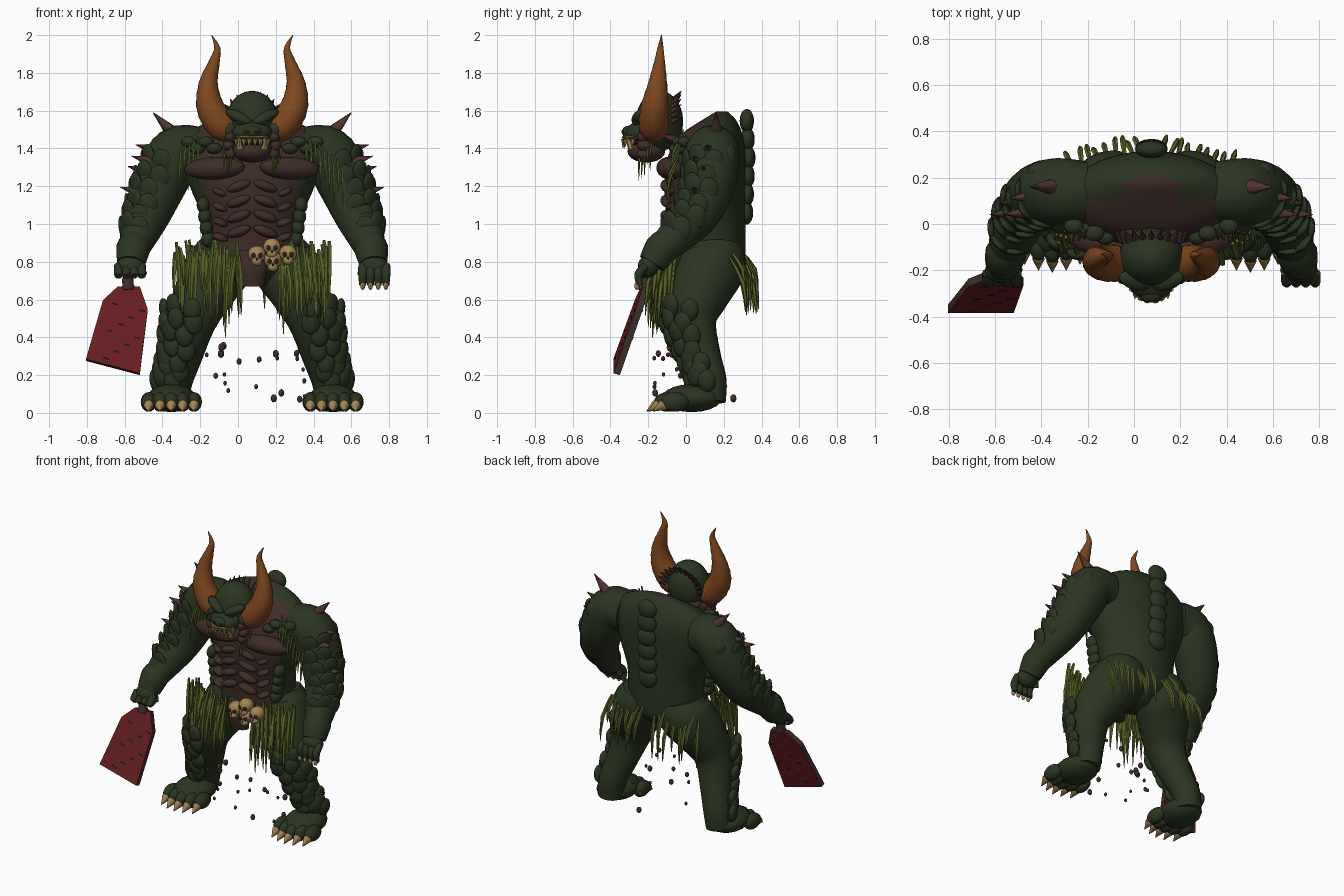
import bpy, bmesh, math, random
from mathutils import Vector, Matrix, Euler

random.seed(4)
rand = random.uniform
if "Cube" in bpy.data.objects:
    bpy.data.objects.remove(bpy.data.objects["Cube"], do_unlink=True)
MID = 0.075          # body centre line
SIDES = (-1, 1)


def material(name, r, g, b):
    mat = bpy.data.materials.new(name)
    mat.use_nodes = True
    mat.diffuse_color = (r, g, b, 1)
    shader = next(n for n in mat.node_tree.nodes if n.type == 'BSDF_PRINCIPLED')
    shader.inputs["Base Color"].default_value = (r, g, b, 1)
    return mat


green = material("hide green", .024, .036, .015)
brown = material("belly brown", .05, .026, .021)
dark = material("dark brown", .026, .016, .014)
spike_red = material("spike red brown", .08, .034, .028)
horn_orange = material("horn orange", .21, .063, .014)
blade_red = material("blade red", .14, .014, .015)
moss = material("moss olive", .105, .13, .022)
bone = material("bone", .36, .23, .09)


def at(side, dx, y, z):
    return Vector((MID + side * dx, y, z))


def finish(name, bm, *mats, smooth=True):
    bmesh.ops.recalc_face_normals(bm, faces=bm.faces)
    mesh = bpy.data.meshes.new(name)
    bm.to_mesh(mesh)
    bm.free()
    for mat in mats:
        mesh.materials.append(mat)
    obj = bpy.data.objects.new(name, mesh)
    bpy.context.collection.objects.link(obj)
    if smooth:
        bpy.ops.object.select_all(action='DESELECT')
        obj.select_set(True)
        bpy.context.view_layer.objects.active = obj
        bpy.ops.object.shade_smooth_by_angle(angle=math.radians(50))


def blob(bm, loc, radii, rot=(0, 0, 0), seg=16):
    m = Matrix.LocRotScale(Vector(loc), Euler(rot), Vector(radii))
    bmesh.ops.create_uvsphere(bm, u_segments=seg, v_segments=seg // 2 + 2, radius=1, matrix=m)


def cone(bm, base, tip, r, seg=8):
    base, tip = Vector(base), Vector(tip)
    d = tip - base
    m = Matrix.LocRotScale((base + tip) / 2, d.to_track_quat('Z', 'Y'), None)
    bmesh.ops.create_cone(bm, cap_ends=True, segments=seg, radius1=r, radius2=r * .05,
                          depth=d.length, matrix=m)


def sample(rows, steps):
    rows = [Vector(r) for r in rows]
    out = []
    for i in range(len(rows) - 1):
        a, b, c, d = rows[max(i - 1, 0)], rows[i], rows[i + 1], rows[min(i + 2, len(rows) - 1)]
        for k in range(steps):
            t = k / steps
            out.append(b + (c - a) * (t / 2) + (a * 2 - b * 5 + c * 4 - d) * (t * t / 2)
                       + (b * 3 - a - c * 3 + d) * (t ** 3 / 2))
    return out + [rows[-1]]


def loft(bm, rows, sides=16, steps=4, flat=False, ridge=0):
    """Skin elliptical rings along rows of x, y, z, radius and optional second radius."""
    pts = sample(rows, steps)
    rings = []
    for i, p in enumerate(pts):
        u, v = Vector((1, 0, 0)), Vector((0, 1, 0))
        if not flat:
            d = (pts[min(i + 1, len(pts) - 1)] - pts[max(i - 1, 0)])
            d = Vector(d[:3]).normalized()
            u = v.cross(d).normalized()
            v = d.cross(u)
        grow = 1 + ridge * (i % 2)
        rings.append([bm.verts.new(Vector(p[:3]) + u * math.cos(a) * p[3] * grow
                                   + v * math.sin(a) * p[-1] * grow)
                      for a in (math.tau * k / sides for k in range(sides))])
    for lo, hi in zip(rings, rings[1:]):
        for k in range(sides):
            n = (k + 1) % sides
            bm.faces.new((lo[k], lo[n], hi[n], hi[k]))
    bm.faces.new(rings[0][::-1])
    bm.faces.new(rings[-1])


def strand(bm, top, drop, lean, r=.01):
    top, lean = Vector(top), Vector(lean)
    mid = top + lean * .8 - Vector((0, 0, drop * .45))
    end = top + lean - Vector((0, 0, drop))
    loft(bm, [(*top, r * .6), (*mid, r), (*end, r * .15)], sides=5, steps=2)


def scales(bm, path, side, angles, size, start, stop, count, reach, thick):
    """Overlapping scales on the outer side of a limb path."""
    pts = sample(path, 12)
    for i in range(count):
        p = pts[int((start + (stop - start) * i / (count - 1)) * (len(pts) - 1))]
        for j, deg in enumerate(angles):
            a = math.radians(deg + (i % 2) * 12)
            pos = at(side, p[0] + math.cos(a) * p[3] * reach, p[1] - math.sin(a) * p[3] * reach,
                     p[2] + (j % 2) * size * .4)
            blob(bm, pos, (size * thick, size * .8, size), (0, side * .15, -side * a), 12)


# torso, with a brown front and collar
bm = bmesh.new()
loft(bm, [(MID, .09, .67, .1, .09), (MID, .11, .77, .24, .19), (MID, .115, .9, .255, .2),
          (MID, .105, 1.05, .27, .21), (MID, .1, 1.2, .33, .215), (MID, .11, 1.36, .37, .205),
          (MID, .135, 1.47, .34, .165), (MID, .175, 1.55, .22, .09), (MID, .19, 1.595, .08, .03)],
     sides=48, flat=True)
for f in bm.faces:
    c = f.calc_center_median()
    dx = abs(c.x - MID)
    front = c.y < .03 and dx < .25 and c.z > .85
    collar = c.z > 1.38 and (c.y < .1 and dx < .29 or c.y < .19 and dx < .12)
    f.material_index = int(front or collar)
finish("torso", bm, green, brown)

# chest, belly muscles and neck
bm = bmesh.new()
loft(bm, [(MID, .12, 1.4, .16), (MID, .02, 1.43, .15), (MID, -.1, 1.47, .12)], flat=True, steps=3)
for s in SIDES:
    blob(bm, at(s, .2, -.085, 1.295), (.165, .065, .06), (0, s * .05, s * .22))
    for row in range(4):
        blob(bm, at(s, .07, -.1, 1.2 - row * .08), (.068, .035, .027), (0, s * .35, s * .15))
        blob(bm, at(s, .17, -.065, 1.17 - row * .08), (.045, .04, .02), (0, -s * .4, s * .5))
finish("chest_and_belly", bm, brown)

# loincloth
bm = bmesh.new()
loft(bm, [(MID, -.09, .86, .08, .05), (MID, -.1, .77, .08, .055), (MID, -.09, .67, .065, .045)],
     flat=True)
finish("loincloth", bm, brown)

# flank and collar scales
bm = bmesh.new()
for s in SIDES:
    for k in range(4):
        blob(bm, at(s, .235 + k * .008, -.015, .92 + k * .06), (.035, .05, .045))
        blob(bm, at(s, .2 + k * .045, -.055 + k * .015, 1.4 + (k % 2) * .035), (.042, .035, .03))
finish("flank_scales", bm, green)

# spine plates
bm = bmesh.new()
for k in range(6):
    blob(bm, (MID, .33 - .004 * abs(k - 3), 1.06 + k * .097), (.07, .038, .064))
finish("spine_plates", bm, green)

# limbs
ARM = [(.28, .14, 1.385, .13), (.4, .14, 1.37, .145), (.485, .12, 1.22, .142),
       (.55, .06, 1.06, .122), (.6, -.05, .94, .1), (.635, -.15, .84, .072)]
LEG = [(.14, .15, .88, .14), (.17, .145, .79, .175), (.25, .08, .65, .16), (.315, .035, .49, .127),
       (.365, .085, .3, .1), (.405, .125, .17, .09), (.42, .125, .06, .085)]
for s in SIDES:
    label = "left" if s > 0 else "right"
    for part, path in (("arm", ARM), ("leg", LEG)):
        bm = bmesh.new()
        loft(bm, [(MID + s * r[0],) + r[1:] for r in path], sides=24)
        if part == "arm":
            blob(bm, at(s, .4, .14, 1.38), (.155, .14, .122))
            blob(bm, at(s, .48, .22, 1.36), (.06, .05, .07))
            scales(bm, path, s, (-5, 33, 70), .068, .28, .74, 6, .95, .28)
            loft(bm, [(*at(s, .618, -.1, .915), .075), (*at(s, .63, -.13, .87), .09),
                      (*at(s, .642, -.18, .79), .074)], steps=2)
        else:
            scales(bm, path, s, (8, 45, 82), .062, .45, .84, 7, 1.24, .45)
        finish(label + "_" + part, bm, green)

    # hand: open on the left, gripping on the right
    bm = bmesh.new()
    blob(bm, at(s, .645, -.2, .775), (.075, .055, .06))
    low, curl = (.675, -.245) if s > 0 else (.735, -.21)
    for k in range(4):
        x = .585 + k * .041
        loft(bm, [(*at(s, x, -.21, .78), .023), (*at(s, x, -.25, .735), .024),
                  (*at(s, x, curl, low), .018)], sides=10)
    loft(bm, [(*at(s, .6, -.18, .79), .024), (*at(s, .575, -.2, .73), .02)], sides=10, steps=2)
    finish(label + "_hand", bm, green)

    # foot and claws
    bm, claws = bmesh.new(), bmesh.new()
    blob(bm, at(s, .428, .03, .078), (.13, .16, .074))
    for k in range(5):
        x = .308 + k * .06
        y = -.06 - .035 * math.sin(math.pi * k / 4)
        blob(bm, at(s, x, y, .058), (.042, .075, .052))
        blob(claws, at(s, x, y - .055, .042), (.026, .035, .03), seg=10)
        cone(claws, at(s, x, y - .065, .04), at(s, x, y - .115, .008), .028)
    finish(label + "_foot", bm, green)
    finish(label + "_claws", claws, bone)

# nails of the open hand
bm = bmesh.new()
for k in range(4):
    blob(bm, at(1, .585 + k * .041, -.259, .673), (.013, .015, .022), seg=8)
finish("left_nails", bm, bone)

# arm spikes
bm = bmesh.new()
for s in SIDES:
    cone(bm, at(s, .41, .16, 1.47), at(s, .525, .16, 1.59), .042)
    for y, z in ((.12, 1.4), (.05, 1.34), (.1, 1.285), (.05, 1.175)):
        x = .535 + (1.42 - z) * .36
        cone(bm, at(s, x - .03, y, z - .01), at(s, x + .075, y - .01, z + .02), .03)
finish("arm_spikes", bm, spike_red)

# head
bm = bmesh.new()
blob(bm, (MID, -.14, 1.545), (.14, .125, .16), seg=24)
blob(bm, (MID, -.24, 1.487), (.105, .09, .06), (.25, 0, 0))
blob(bm, (MID, -.305, 1.487), (.05, .035, .033))
for s in SIDES:
    blob(bm, at(s, .07, -.245, 1.565), (.08, .04, .03), (0, -s * .45, s * .3))
    blob(bm, at(s, .12, -.19, 1.5), (.045, .06, .05))
finish("head", bm, green)

# crest across the back of the head
bm = bmesh.new()
for k in range(13):
    a = math.radians(-90 + k * 15)
    base = Vector((MID + .13 * math.sin(a), -.07, 1.545 + .105 * math.cos(a)))
    cone(bm, base, base + Vector((.035 * math.sin(a), .045, .015 + .04 * math.cos(a))), .02, 6)
finish("head_crest", bm, brown)

bm = bmesh.new()
blob(bm, (MID, -.21, 1.385), (.105, .1, .06))
for s in SIDES:
    for k in range(3):
        blob(bm, at(s, .115 + .01 * (k == 1), -.22, 1.37 + k * .045), (.03, .04, .03))
finish("jaw", bm, brown)

bm = bmesh.new()
blob(bm, (MID, -.25, 1.432), (.085, .07, .018))
for s in SIDES:
    blob(bm, at(s, .06, -.266, 1.535), (.03, .018, .014), (0, -s * .4, 0), 10)
    blob(bm, at(s, .022, -.332, 1.49), (.011, .01, .009), seg=8)
finish("mouth_and_eyes", bm, dark)

bm = bmesh.new()
blob(bm, (MID, -.255, 1.459), (.094, .085, .02))
finish("upper_lip", bm, moss)

bm = bmesh.new()
for k in range(8):
    a = math.radians(-70 + k * 20)
    x, y = MID + .088 * math.sin(a), -.255 - .075 * math.cos(a)
    cone(bm, (x, y, 1.45), (x, y - .005, 1.4), .015, 6)
for s in SIDES:
    cone(bm, at(s, .065, -.285, 1.4), at(s, .072, -.325, 1.475), .018)
finish("teeth", bm, bone)

# horns
bm = bmesh.new()
for s in SIDES:
    loft(bm, [(*at(s, .1, -.16, 1.5), .06), (*at(s, .16, -.17, 1.52), .078),
              (*at(s, .222, -.165, 1.62), .072), (*at(s, .232, -.15, 1.74), .05),
              (*at(s, .2, -.14, 1.86), .028), (*at(s, .185, -.135, 1.93), .016),
              (*at(s, .215, -.13, 2), .002)], sides=20, steps=5, ridge=.04)
finish("horns", bm, horn_orange)

# grass skirt
bm = bmesh.new()
for s in SIDES:
    for k in range(36):
        dx = .07 + .34 * k / 35
        if s > 0 and dx < .13:
            continue
        strand(bm, at(s, dx, -.14 + .5 * dx * dx + rand(-.02, .02), rand(.82, .92)),
               rand(.23, .46) - dx * .1, (s * rand(-.02, .03), rand(-.07, -.02), 0),
               rand(.011, .017))
    for k in range(9):
        dx = .04 + k * .037
        strand(bm, at(s, dx, .3 - .6 * dx * dx, rand(.8, .86)), rand(.18, .32),
               (s * rand(0, .04), rand(.06, .095), 0), .013)
# moss hanging from the head and shoulders
for s in SIDES:
    for k in range(5):
        strand(bm, at(s, .11 + k * .01, -.24 + k * .015, 1.44), rand(.1, .24), (0, -.01, 0), .007)
    for k in range(7 + s * 2):
        strand(bm, at(s, .28 + k * .024, -.015 - k * .004, 1.5 - k * .022), rand(.12, .3),
               (s * .01, -.055, 0), .008)
finish("grass_skirt_and_moss", bm, moss)

# belt skulls
bm, holes = bmesh.new(), bmesh.new()
for x, z in ((.1, .84), (.18, .88), (.265, .845), (.185, .81)):
    blob(bm, (x, -.165, z), (.048, .05, .045))
    blob(bm, (x, -.19, z - .038), (.028, .03, .025))
    for s in SIDES:
        blob(holes, (x + s * .018, -.209, z - .006), (.012, .01, .013), seg=8)
    blob(holes, (x, -.214, z - .028), (.006, .008, .008), seg=8)
finish("belt_skulls", bm, bone)
finish("skull_sockets", holes, dark)


# cleaver: leaning blade with a brown rim, handle and notches
def blade_y(x, z):
    return -.35 + .35 * (x * .254 + z * .967 - .061)


bm = bmesh.new()
outline = [(-.636, .66), (-.52, .66), (-.478, .54), (-.52, .2), (-.805, .275), (-.715, .587)]
face = bm.faces.new([bm.verts.new((x, blade_y(x, z), z)) for x, z in outline])
ext = bmesh.ops.extrude_face_region(bm, geom=[face])["geom"]
bmesh.ops.translate(bm, verts=[g for g in ext if isinstance(g, bmesh.types.BMVert)],
                    vec=(0, -.035, .01))
for f in bm.faces:
    f.material_index = int(len(f.verts) == 4)
finish("cleaver_blade", bm, blade_red, brown, smooth=False)

bm = bmesh.new()
for k in range(9):
    z = .29 + k * .036
    x = -.7 + (k * 5 % 4) * .05 + k * .006
    for y in (blade_y(x, z) - .038, blade_y(x, z)):
        m = Matrix.LocRotScale(Vector((x, y, z)), Euler((-.32, .25, 0)), Vector((.032, .008, .008)))
        bmesh.ops.create_cube(bm, size=1, matrix=m)
finish("blade_notches", bm, dark, smooth=False)

bm = bmesh.new()
loft(bm, [(-.59, -.2, .8, .025), (-.585, -.215, .72, .026), (-.58, -.225, .65, .032)], ridge=.15)
finish("cleaver_handle", bm, brown)

# loose pebbles
bm = bmesh.new()
for k in range(22):
    r = rand(.008, .017)
    blob(bm, (rand(-.18, .36), rand(-.18, .26), rand(.06, .36)), (r, r, r * 1.3), seg=8)
finish("pebbles", bm, brown)
